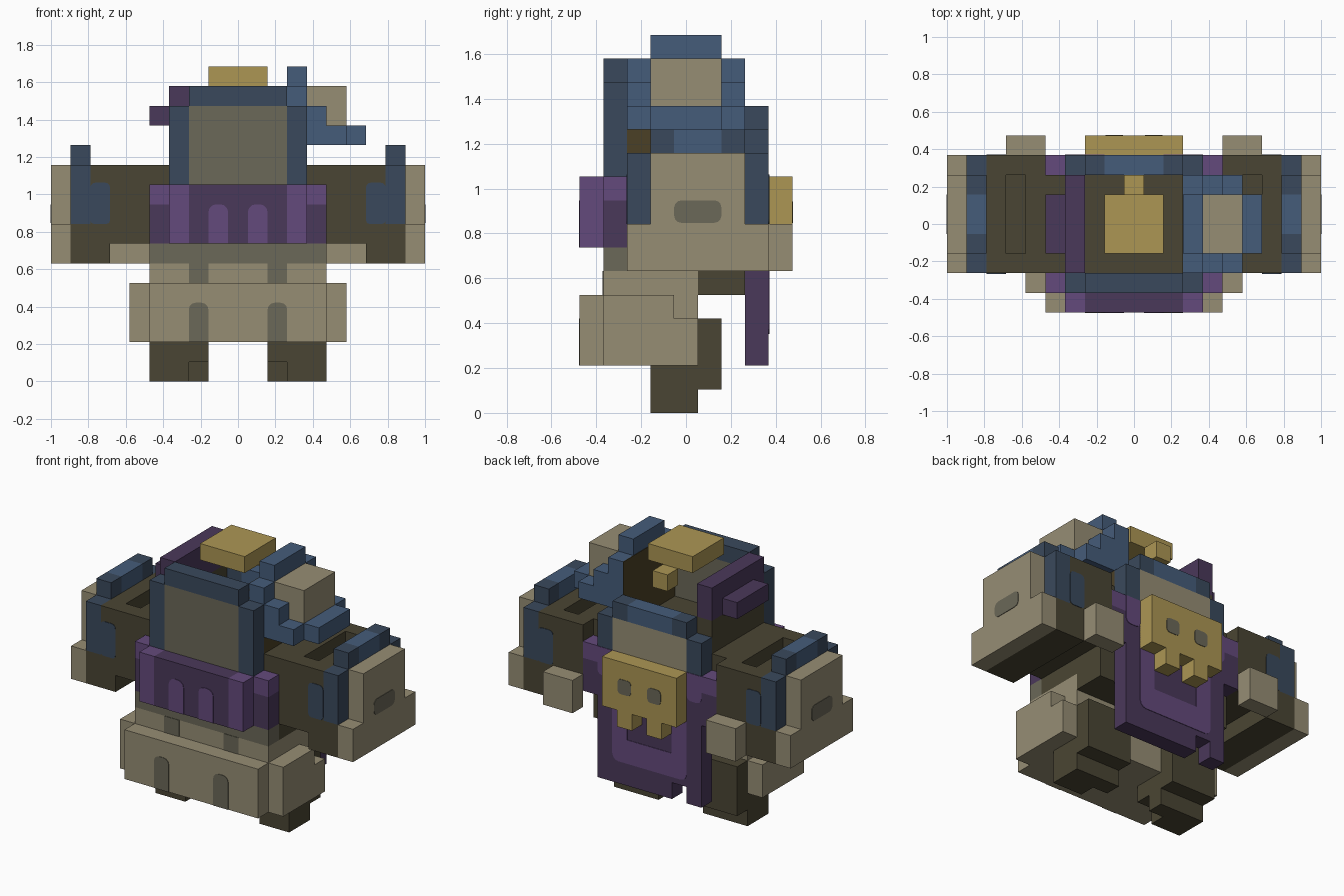
import bpy, bmesh, math

cube = bpy.data.objects.get("Cube")
if cube:
    bpy.data.objects.remove(cube, do_unlink=True)

U = 2 / 19          # size of one block
T = 0.03            # thickness of painted plates, in blocks


def material(name, rgb):
    lin = [((c / 255 + 0.055) / 1.055) ** 2.4 for c in rgb] + [1]
    m = bpy.data.materials.new(name)
    m.use_nodes = True
    m.diffuse_color = lin
    bsdf = next(n for n in m.node_tree.nodes if n.type == 'BSDF_PRINCIPLED')
    bsdf.inputs["Base Color"].default_value = lin
    bsdf.inputs["Roughness"].default_value = 0.9
    return m


TAN = material("tan", (150, 141, 116))
GREY = material("grey", (107, 104, 88))
OLIVE = material("dark olive", (74, 69, 51))
BROWN = material("brown", (75, 64, 38))
BLUE = material("blue", (69, 92, 122))
NAVY = material("dark blue", (58, 73, 92))
PURPLE = material("purple", (100, 74, 124))
PLUM = material("dark purple", (74, 56, 90))
GOLD = material("gold", (172, 150, 84))


def finish(name, bm, mats):
    bmesh.ops.recalc_face_normals(bm, faces=bm.faces)
    me = bpy.data.meshes.new(name)
    bm.to_mesh(me)
    bm.free()
    for m in mats:
        me.materials.append(m)
    ob = bpy.data.objects.new(name, me)
    bpy.context.collection.objects.link(ob)
    return ob


def part(name, *blocks):
    """Blocks are (colour, x0, x1, y0, y1, z0, z1) in block units."""
    bm = bmesh.new()
    mats = []
    for col, x0, x1, y0, y1, z0, z1 in blocks:
        if col not in mats:
            mats.append(col)
        vs = bmesh.ops.create_cube(bm, size=1)["verts"]
        for v in vs:
            v.co.x = U * ((x0 + x1) / 2 + v.co.x * (x1 - x0))
            v.co.y = U * ((y0 + y1) / 2 + v.co.y * (y1 - y0))
            v.co.z = U * ((z0 + z1) / 2 + v.co.z * (z1 - z0))
        for f in {f for v in vs for f in v.link_faces}:
            f.material_index = mats.index(col)
    return finish(name, bm, mats)


def pair(name, *blocks):
    part("left_" + name, *blocks)
    part("right_" + name, *[(c, -x1, -x0, *r) for c, x0, x1, *r in blocks])


def plate(name, col, axis, at, a0, a1, z0, z1, top=0.3, bottom=0.0):
    """Thin painted plate with rounded corners, facing along x or y."""
    pts = []
    for ca, cz, r, start in ((a1 - top, z1 - top, top, 0), (a0 + top, z1 - top, top, 90),
                             (a0 + bottom, z0 + bottom, bottom, 180),
                             (a1 - bottom, z0 + bottom, bottom, 270)):
        steps = range(4) if r else range(1)
        for i in steps:
            t = math.radians(start + 30 * i)
            pts.append((ca + r * math.cos(t), cz + r * math.sin(t)))
    bm = bmesh.new()
    place = (lambda a, d, z: (d, a, z)) if axis == 'x' else (lambda a, d, z: (a, d, z))
    f = bm.faces.new([bm.verts.new([U * c for c in place(a, at - T, z)]) for a, z in pts])
    ext = bmesh.ops.extrude_face_region(bm, geom=[f])["geom"]
    push = [U * c for c in place(0, 2 * T, 0)]
    bmesh.ops.translate(bm, vec=push, verts=[v for v in ext if isinstance(v, bmesh.types.BMVert)])
    finish(name, bm, [col])


# Torso and skirt
part("torso", (OLIVE, -4.5, 4.5, -2.5, 2.5, 6, 11), (OLIVE, -4.5, 4.5, 0.5, 2.5, 5, 6))
part("belly", (TAN, -4.5, 4.5, -3.5, 0.5, 2, 6), (GREY, -4.5, 4.5, -3.5, -2.5, 6, 7))
part("front_skirt", (TAN, -4.5, 4.5, -4.5, -3.5, 2, 5))
pair("hip_guard", (TAN, 4.5, 5.5, -3.5, -0.5, 2, 5), (TAN, 4.5, 5.5, -0.5, 0.5, 2, 4))

# Legs, with the inner toe set back
pair("leg", (OLIVE, 1.5, 4.5, -1.5, 0.5, 1, 2), (OLIVE, 2.5, 4.5, -1.5, 0.5, 0, 1),
     (OLIVE, 1.5, 2.5, -0.5, 0.5, 0, 1), (OLIVE, 1.5, 4.5, 0.5, 1.5, 1, 4))

# Front panel and belt
part("front_panel", (GREY, -2.5, 2.5, -3.5, -2.5, 7, 14), (NAVY, -2.5, 2.5, -3.5, -2.5, 14, 15),
     (NAVY, 2.5, 3.5, -3.5, -2.5, 7, 14), (NAVY, -3.5, -2.5, -3.5, -2.5, 7, 14))
part("belt_front", (PLUM, -2.5, 2.5, -4.5, -3.5, 7, 10),
     (PURPLE, 2.5, 3.5, -4.5, -3.5, 7, 10), (PURPLE, -3.5, -2.5, -4.5, -3.5, 7, 10))
for end, y in (("front", -3.5), ("back", 2.5)):
    pair("belt_side_" + end, (PLUM, 3.5, 4.5, y, y + 1, 7, 9), (PURPLE, 3.5, 4.5, y, y + 1, 9, 10))

# Painted arches on belt, skirt and belly
for side, s in (("left", 1), ("right", -1)):
    plate(side + "_belt_arch", PURPLE, 'y', -4.5, s - 0.5, s + 0.5, 7, 9, 0.4)
    plate(side + "_skirt_arch", GREY, 'y', -4.5, 2 * s - 0.5, 2 * s + 0.5, 2, 4, 0.35)
    plate(side + "_belly_gap", GREY, 'y', -3.5, 2 * s - 0.5, 2 * s + 0.5, 5, 6, 0)

# Back panel
part("back_panel", (TAN, -2.5, 2.5, 2.5, 3.5, 10, 12),
     (NAVY, 2.5, 3.5, 2.5, 3.5, 10, 12), (NAVY, -3.5, -2.5, 2.5, 3.5, 10, 12),
     (BLUE, -1.5, 1.5, 2.5, 3.5, 12, 13),
     (NAVY, 1.5, 2.5, 2.5, 3.5, 12, 13), (NAVY, -2.5, -1.5, 2.5, 3.5, 12, 13))

# Hanging back cloth with a notch and a painted U
part("back_cloth", (PLUM, -3.5, 3.5, 2.5, 3.5, 3, 10),
     (PLUM, -1.5, 3.5, 2.5, 3.5, 2, 3), (PLUM, -3.5, -2.5, 2.5, 3.5, 2, 3))
plate("cloth_band_bottom", PURPLE, 'y', 3.5, -2.5, 2.5, 3.35, 4.8, 0, 0.4)
for side, s in (("left", 1), ("right", -1)):
    plate(side + "_cloth_band", PURPLE, 'y', 3.5, 2 * s - 0.5, 2 * s + 0.5, 4.8, 10, 0)
    plate(side + "_cloth_corner", PURPLE, 'y', 3.5, 3 * s - 0.5, 3 * s + 0.5, 8.3, 10, 0, 0.3)

# Gold skull badge
part("skull", (GOLD, -2.5, 2.5, 3.5, 4.5, 7, 10),
     (GOLD, 0.5, 1.5, 3.5, 4.5, 6, 7), (GOLD, -1.5, -0.5, 3.5, 4.5, 6, 7))
for side, s in (("left", 1), ("right", -1)):
    plate(side + "_skull_eye", GREY, 'y', 4.5, s - 0.45, s + 0.45, 8.05, 8.95, 0.22, 0.22)

# Arms: slotted shoulder, blue column with crest, tan cuff, rear stub
pair("arm", (OLIVE, 4.5, 5.5, -2.5, 3.5, 7, 11),
     (OLIVE, 5.5, 6.5, -2.5, -1.5, 7, 11), (OLIVE, 5.5, 6.5, 2.5, 3.5, 7, 11),
     (OLIVE, 5.5, 6.5, -1.5, 2.5, 7, 10),
     (OLIVE, 6.5, 7.5, -2.5, 3.5, 6, 11), (OLIVE, 7.5, 8.5, -2.5, 3.5, 6, 8))
pair("arm_band", (NAVY, 7.5, 8.5, -2.5, 3.5, 8, 11),
     (NAVY, 7.5, 8.5, -1.5, -0.5, 11, 12), (BLUE, 7.5, 8.5, -0.5, 1.5, 11, 12),
     (NAVY, 7.5, 8.5, 1.5, 2.5, 11, 12))
pair("cuff", (TAN, 8.5, 9.5, -2.5, 3.5, 6, 8), (TAN, 8.5, 9.5, -1.5, 2.5, 8, 11))
pair("arm_stub", (TAN, 4.5, 6.5, 3.5, 4.5, 6, 8))
for side, s in (("left", 1), ("right", -1)):
    for end, y in (("front", -2.5), ("back", 3.5)):
        plate(f"{side}_arm_patch_{end}", NAVY, 'y', y, 7 * s - 0.5, 7 * s + 0.5, 8, 10.1, 0.25, 0.2)
    plate(side + "_cuff_patch", GREY, 'x', 9.5 * s, -0.5, 1.5, 8.05, 9, 0.3, 0.3)

# Left side wall with stepped blue ring around a tan block
part("left_wall", (BROWN, 2.5, 3.5, -2.5, 2.5, 11, 12), (BLUE, 2.5, 3.5, -2.5, 2.5, 12, 15),
     (BLUE, 2.5, 3.5, -1.5, 1.5, 15, 16))
plate("left_wall_lining", BROWN, 'x', 2.5, -2.5, 2.5, 12, 15, 0)
ring = [(BLUE, 5.5, 6.5, -1.5, 1.5, 12, 13)]
for y in (-2.5, 1.5):
    ring += [(BLUE, 3.5, 4.5, y, y + 1, 12, 14), (BLUE, 4.5, 5.5, y, y + 1, 12, 13)]
part("left_ring", *ring)
part("left_block", (TAN, 3.5, 5.5, -1.5, 1.5, 12, 15))

# Right side wall with purple rim and ledge
part("right_wall", (OLIVE, -3.5, -2.5, -2.5, 2.5, 11, 13), (PLUM, -3.5, -2.5, -2.5, 2.5, 13, 15))
part("right_ledge", (PLUM, -4.5, -3.5, -1.5, 1.5, 13, 14))

# Gold cap with its small rear knob
part("cap", (GOLD, -1.5, 1.5, -1.5, 1.5, 15, 16))
part("cap_knob", (GOLD, -0.5, 0.5, 1.5, 2.5, 14, 15))
